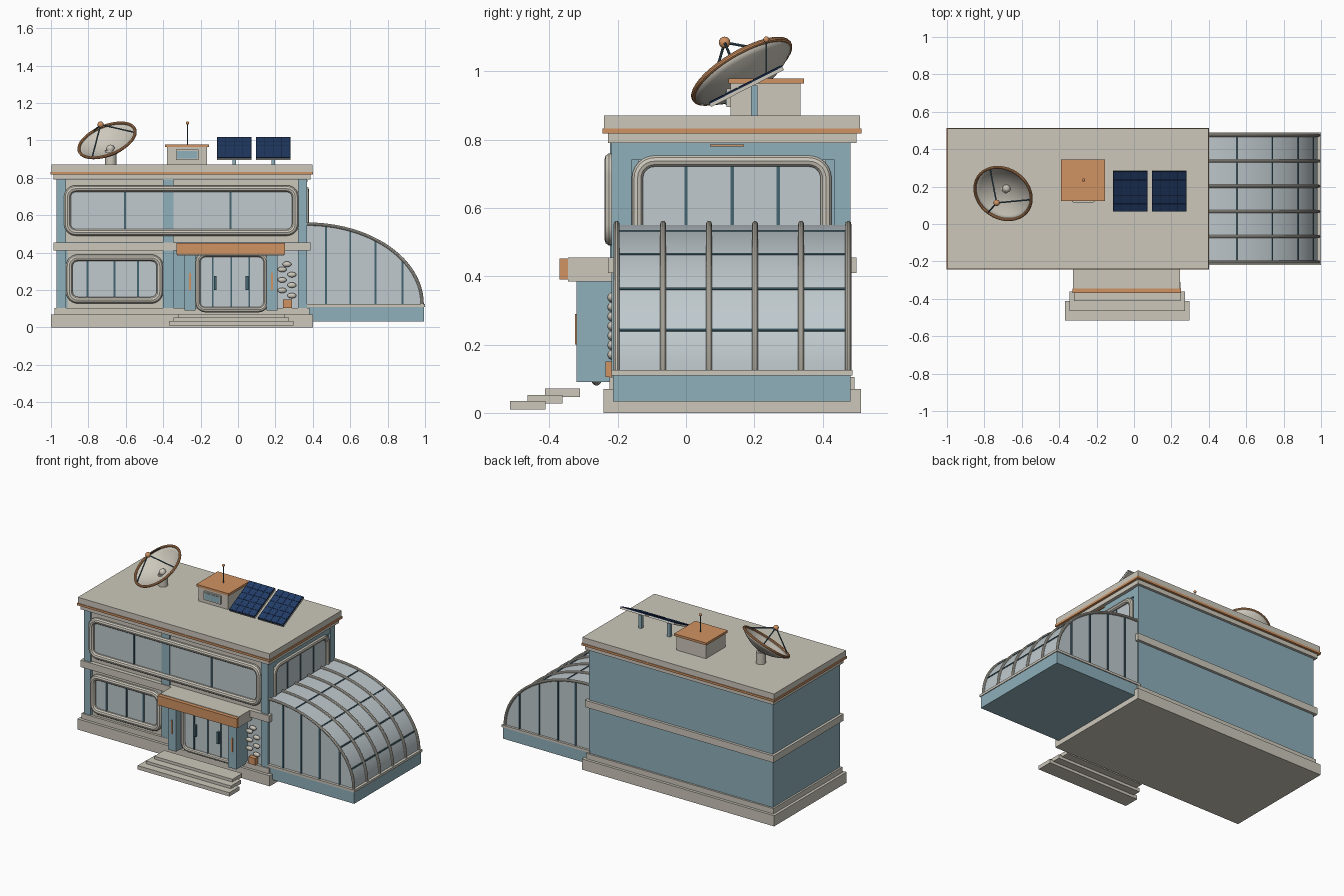
import bpy, bmesh
from math import sin, cos, pi, radians
from mathutils import Vector, Matrix

if "Cube" in bpy.data.objects:
    bpy.data.objects.remove(bpy.data.objects["Cube"])


def material(name, *srgb):
    m = bpy.data.materials.new(name)
    m.use_nodes = True
    col = [(c / 255) ** 2.2 for c in srgb] + [1]
    m.diffuse_color = col
    m.node_tree.nodes["Principled BSDF"].inputs["Base Color"].default_value = col
    return m


STONE = material("warm stone", 203, 198, 186)
BLUE = material("blue wall", 142, 174, 185)
ORANGE = material("orange trim", 207, 145, 98)
GLASS = material("pale glass", 190, 200, 204)
TEAL = material("dark teal metal", 72, 102, 114)
NAVY = material("navy panel", 30, 44, 70)
CELL = material("blue solar cell", 38, 62, 102)


def add_mesh(name, bm, mat, smooth=False):
    bmesh.ops.recalc_face_normals(bm, faces=bm.faces)
    me = bpy.data.meshes.new(name)
    bm.to_mesh(me)
    bm.free()
    me.materials.append(mat)
    ob = bpy.data.objects.new(name, me)
    bpy.context.collection.objects.link(ob)
    if smooth:
        bpy.ops.object.select_all(action='DESELECT')
        ob.select_set(True)
        bpy.context.view_layer.objects.active = ob
        bpy.ops.object.shade_smooth_by_angle(angle=radians(35))
    return ob


def box(name, mat, x0, x1, y0, y1, z0, z1):
    bm = bmesh.new()
    bmesh.ops.create_cube(bm, size=1)
    for v in bm.verts:
        v.co = (x1 if v.co.x > 0 else x0, y1 if v.co.y > 0 else y0, z1 if v.co.z > 0 else z0)
    return add_mesh(name, bm, mat)


def tube(name, mat, pts, r, closed=False, res=3):
    cu = bpy.data.curves.new(name, 'CURVE')
    cu.dimensions = '3D'
    cu.bevel_depth, cu.bevel_resolution, cu.use_fill_caps = r, res, True
    sp = cu.splines.new('POLY')
    sp.points.add(len(pts) - 1)
    for p, q in zip(sp.points, pts):
        p.co = (*q, 1)
    sp.use_cyclic_u = closed
    tmp = bpy.data.objects.new("tmp", cu)
    bpy.context.collection.objects.link(tmp)
    bpy.context.view_layer.update()
    me = bpy.data.meshes.new_from_object(tmp.evaluated_get(bpy.context.evaluated_depsgraph_get()))
    bpy.data.objects.remove(tmp)
    bm = bmesh.new()
    bm.from_mesh(me)
    bpy.data.meshes.remove(me)
    return add_mesh(name, bm, mat, True)


def ball(name, mat, loc, r, scale=(1, 1, 1)):
    bm = bmesh.new()
    bmesh.ops.create_uvsphere(bm, u_segments=16, v_segments=8, radius=r)
    bmesh.ops.scale(bm, vec=scale, verts=bm.verts)
    bmesh.ops.translate(bm, vec=loc, verts=bm.verts)
    return add_mesh(name, bm, mat, True)


def round_rect(a0, a1, z0, z1, rad, place):
    """Rounded rectangle path; place maps (a, z) into space."""
    pts = []
    for i, (a, z) in enumerate([(a1 - rad, z1 - rad), (a0 + rad, z1 - rad),
                                (a0 + rad, z0 + rad), (a1 - rad, z0 + rad)]):
        for k in range(7):
            t = (i + k / 6) * pi / 2
            pts.append(place(a + rad * cos(t), z + rad * sin(t)))
    return pts


# Main building: plinth, walls, floor band and roof, as stacked slabs
for name, mat, grow, z0, z1 in [("plinth", STONE, 0.03, 0, 0.07), ("plinth_step", STONE, 0.012, 0.07, 0.105),
                                ("floor_band", STONE, 0.017, 0.41, 0.455), ("cornice", STONE, 0.017, 0.79, 0.818),
                                ("roof_trim", ORANGE, 0.032, 0.818, 0.832), ("roof_slab", STONE, 0.028, 0.832, 0.87)]:
    box(name, mat, -0.97 - grow, 0.37 + grow, -0.212 - grow, 0.482 + grow, z0, z1)
box("wall_core", BLUE, -0.97, 0.355, -0.2, 0.482, 0.1, 0.8)
for x0, x1, y0, y1 in [(-0.97, -0.92, -0.218, -0.16), (-0.40, -0.345, -0.222, -0.19),
                       (0.32, 0.37, -0.218, -0.16), (0.32, 0.37, 0.435, 0.482)]:
    box("wall_column", BLUE, x0, x1, y0, y1, 0.1, 0.8)
box("side_lintel", BLUE, 0.35, 0.366, -0.16, 0.435, 0.74, 0.8)
box("side_lamp_strip", ORANGE, 0.36, 0.374, 0.07, 0.17, 0.78, 0.786)

# Window panels, glass, frames and mullions on the front
for label, x0, x1, z0, z1, bars in [("upper", -0.912, 0.306, 0.508, 0.742, (-0.605, -0.04)),
                                    ("lower", -0.902, -0.418, 0.146, 0.372, (-0.805, -0.66, -0.535))]:
    box(label + "_infill", STONE, x0 - 0.01, x1 + 0.014, -0.208, -0.19, z0 - 0.05, z1 + 0.06)
    box(label + "_glass", GLASS, x0, x1, -0.216, -0.2, z0, z1)
    tube(label + "_window_frame", STONE,
         round_rect(x0, x1, z0, z1, 0.045, lambda a, z: (a, -0.22, z)), 0.019, True)
    for x in bars:
        box(label + "_mullion", TEAL, x - 0.005, x + 0.005, -0.222, -0.21, z0, z1)

# Side window above the glasshouse
box("side_glass", GLASS, 0.35, 0.36, -0.14, 0.41, 0.46, 0.74)
tube("side_window_frame", STONE,
     round_rect(-0.142, 0.41, 0.475, 0.737, 0.05, lambda a, z: (0.362, a, z)), 0.017, True)
for y in (0, 0.135, 0.27):
    box("side_mullion", TEAL, 0.355, 0.364, y - 0.005, y + 0.005, 0.48, 0.74)

# Entrance: pillars, canopy, glazed door and steps
for x in (-0.257, 0.182):
    box("entry_pillar", BLUE, x - 0.03, x + 0.03, -0.32, -0.19, 0.09, 0.4)
    box("pillar_light", ORANGE, x - 0.005, x + 0.005, -0.325, -0.315, 0.2, 0.29)
box("canopy", STONE, -0.325, 0.247, -0.345, -0.2, 0.385, 0.455)
box("canopy_front", ORANGE, -0.328, 0.25, -0.37, -0.345, 0.39, 0.452)
box("door_glass", GLASS, -0.215, 0.15, -0.262, -0.2, 0.098, 0.385)
tube("door_frame", STONE, round_rect(-0.215, 0.15, 0.095, 0.39, 0.04, lambda a, z: (a, -0.262, z)), 0.015, True)
for x in (-0.135, -0.035, 0.06):
    box("door_bar", TEAL, x - 0.004, x + 0.004, -0.268, -0.255, 0.1, 0.385)
for x in (-0.122, 0.048):
    box("door_handle", TEAL, x - 0.007, x + 0.007, -0.282, -0.26, 0.2, 0.275)
for i in range(3):
    inset = 0.025 * i
    box("step", STONE, -0.37 + inset, 0.298 - inset, -0.515 + 0.051 * i, -0.412 + 0.051 * i,
        0.01 + 0.018 * i, 0.035 + 0.018 * i)

# Recess beside the entrance with a potted plant
box("recess_panel", GLASS, 0.21, 0.32, -0.206, -0.19, 0.105, 0.41)
box("plant_pot", ORANGE, 0.24, 0.29, -0.235, -0.206, 0.105, 0.15)
for i in range(7):
    ball("leaf", STONE, (0.262 + 0.026 * (-1) ** i * (i < 6), -0.218, 0.17 + 0.028 * i), 0.024, (1, 0.5, 0.6))

# Glasshouse: base, sill, curved glazing, ribs and purlins
X0, Z0, A, B = 0.37, 0.125, 0.612, 0.425


def arc(deg, y, off=0.0):
    t = radians(deg)
    return Vector((X0 + (A + off) * cos(t), y, Z0 + (B + off) * sin(t)))


box("glasshouse_base", BLUE, 0.36, 0.995, -0.213, 0.482, 0.033, 0.11)
box("glasshouse_sill", STONE, 0.36, 1.0, -0.218, 0.488, 0.11, 0.125)
bm = bmesh.new()
profile = [bm.verts.new(arc(a * 90 / 28, -0.2)) for a in range(29)]
side = bm.faces.new([bm.verts.new((X0, -0.2, Z0))] + profile)
ext = bmesh.ops.extrude_face_region(bm, geom=[side])["geom"]
bmesh.ops.translate(bm, vec=(0, 0.673, 0), verts=[g for g in ext if isinstance(g, bmesh.types.BMVert)])
if not side.is_valid or len(bm.faces) < 32:
    bm.faces.new([v for v in bm.verts if v.co.y < -0.19])
add_mesh("glasshouse_glass", bm, GLASS, True)
for y in (-0.203, -0.067, 0.067, 0.202, 0.337, 0.475):
    tube("glasshouse_rib", STONE, [arc(a * 90 / 24, y, 0.003) for a in range(25)], 0.009)
for deg in (16, 34, 53, 73):
    tube("glasshouse_purlin", TEAL, [arc(deg, -0.2), arc(deg, 0.473)], 0.005, res=1)
for x in (0.47, 0.6, 0.735, 0.88):
    top = Z0 + B * (1 - ((x - X0) / A) ** 2) ** 0.5
    for y in (-0.202, 0.475):
        box("glasshouse_stud", TEAL, x - 0.005, x + 0.005, y - 0.004, y + 0.004, Z0, top)

# Roof hut with window and antenna
box("hut", STONE, -0.38, -0.165, 0.13, 0.335, 0.87, 0.966)
box("hut_roof", ORANGE, -0.39, -0.155, 0.124, 0.345, 0.964, 0.979)
box("hut_window_frame", STONE, -0.332, -0.21, 0.118, 0.132, 0.895, 0.95)
box("hut_window", BLUE, -0.325, -0.217, 0.115, 0.13, 0.902, 0.943)
tube("antenna", TEAL, [(-0.27, 0.235, 0.97), (-0.27, 0.235, 1.09)], 0.003)
ball("antenna_tip", ORANGE, (-0.27, 0.235, 1.093), 0.009)

# Solar panels: backing, dark plate and raised cells, tilted on posts
tilt = radians(27)
for x in (-0.02, 0.188):
    box("panel_post", BLUE, x - 0.01, x + 0.01, 0.19, 0.21, 0.87, 0.958)
    place = Matrix.Translation((x, 0.177, 0.956)) @ Matrix.Rotation(tilt, 4, 'X')
    parts = [box("panel_back", STONE, -0.093, 0.093, -0.12, 0.12, -0.007, 0.003),
             box("panel_plate", NAVY, -0.093, 0.093, -0.12, 0.12, 0.003, 0.008)]
    for i in range(4):
        for j in range(5):
            a, b = -0.09 + 0.045 * i, -0.117 + 0.047 * j
            parts.append(box("solar_cell", CELL, a + 0.002, a + 0.043, b + 0.002, b + 0.044, 0.007, 0.0095))
    for p in parts:
        p.data.transform(place)

# Satellite dish: pedestal, bowl, rim, struts and receiver
centre, axis, R = Vector((-0.70, 0.163, 1.0)), Vector((-0.33, -0.48, 0.81)).normalized(), 0.16
spoke = axis.orthogonal().normalized()
bm = bmesh.new()
rings = []
for k in range(1, 9):
    r = R * k / 8
    rings.append([bm.verts.new(centre + axis * (-0.06 * (1 - (k / 8) ** 2)) +
                               Matrix.Rotation(2 * pi * i / 40, 3, axis) @ spoke * r) for i in range(40)])
bm.faces.new(rings[0])
for a, b in zip(rings, rings[1:]):
    for i in range(40):
        bm.faces.new((a[i], a[i - 1], b[i - 1], b[i]))
dish = add_mesh("dish_bowl", bm, STONE, True)
dish.modifiers.new("thickness", 'SOLIDIFY').thickness = 0.006
tube("dish_rim", ORANGE, [centre + Matrix.Rotation(2 * pi * i / 40, 3, axis) @ spoke * R for i in range(40)], 0.008, True)
feed = centre + axis * 0.104
arm = Vector((-0.073, 0.14, 0.053)).normalized() * R
for i in range(3):
    tube("dish_strut", TEAL, [feed, centre + Matrix.Rotation(2 * pi * i / 3, 3, axis) @ arm], 0.004)
ball("dish_receiver", ORANGE, feed, 0.017)
tube("dish_pedestal", STONE, [(-0.68, 0.192, 0.87), (-0.68, 0.192, 0.945)], 0.03, res=6)
ball("dish_hub", STONE, centre - axis * 0.055, 0.022)
